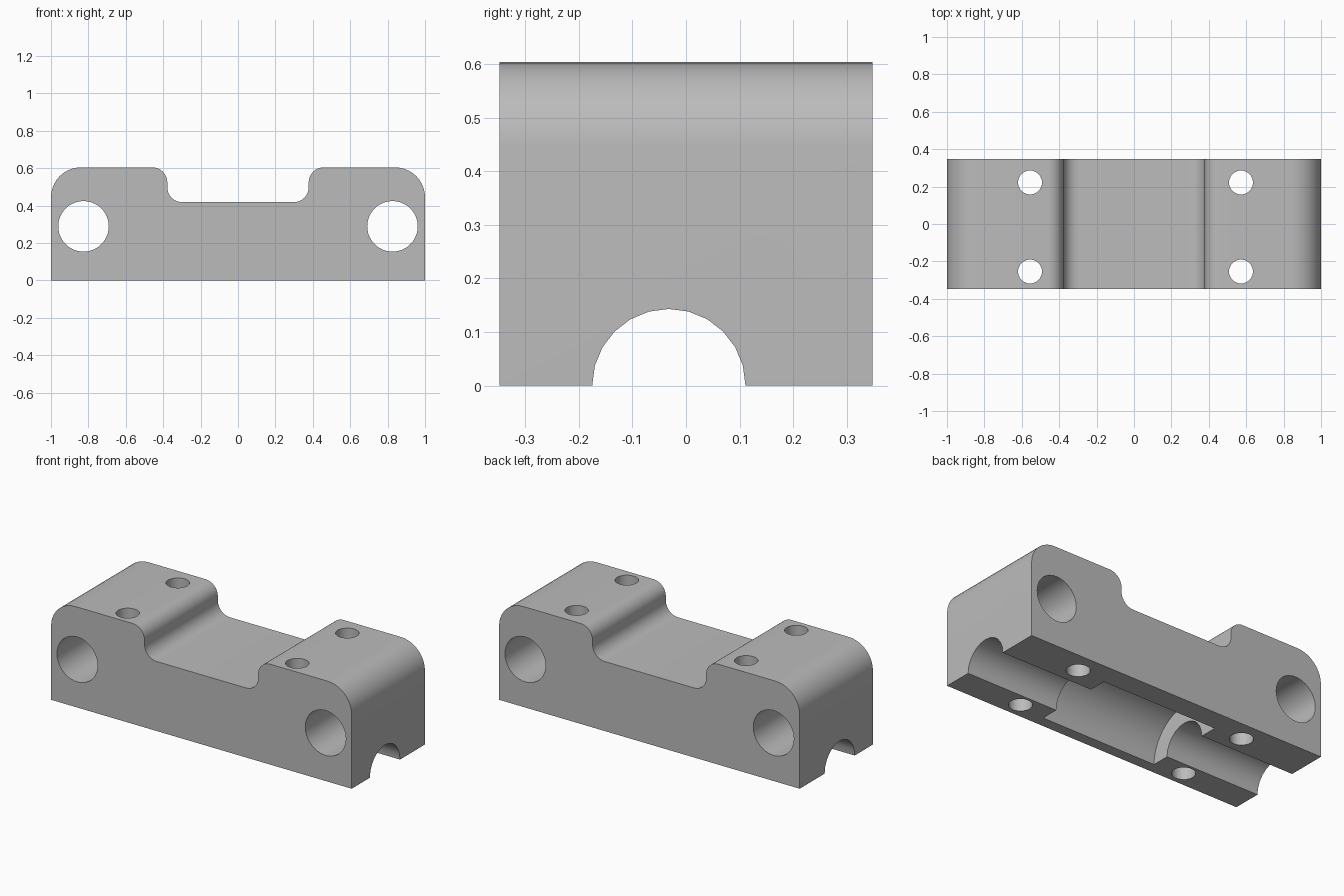
import bpy, bmesh
from math import sin, cos, pi, radians
from mathutils import Matrix, Vector

default = bpy.data.objects.get("Cube")
if default:
    bpy.data.objects.remove(default, do_unlink=True)

HALF_DEPTH, TOP, NOTCH = 0.348, 0.604, 0.418

grey = bpy.data.materials.new("plain grey")
grey.use_nodes = True
colour = (0.5, 0.5, 0.5, 1)
grey.diffuse_color = colour
grey.node_tree.nodes["Principled BSDF"].inputs["Base Color"].default_value = colour


def finish(name, bm):
    mesh = bpy.data.meshes.new(name)
    bmesh.ops.recalc_face_normals(bm, faces=bm.faces[:])
    bm.to_mesh(mesh)
    bm.free()
    mesh.materials.append(grey)
    obj = bpy.data.objects.new(name, mesh)
    bpy.context.collection.objects.link(obj)
    return obj


def arc(x, z, r, start, end, steps=10):
    angles = [radians(start + (end - start) * i / steps) for i in range(steps + 1)]
    return [(x + r * cos(a), z + r * sin(a)) for a in angles]


def cylinder(name, centre, axis, radius, length, sides):
    bm = bmesh.new()
    turn = Vector((0, 0, 1)).rotation_difference(Vector(axis)).to_matrix().to_4x4()
    bmesh.ops.create_cone(bm, cap_ends=True, segments=sides, radius1=radius,
                          radius2=radius, depth=length,
                          matrix=Matrix.Translation(centre) @ turn)
    obj = finish(name, bm)
    obj.hide_render = True
    return obj


# Block: side profile with rounded shoulders and a filleted saddle, extruded in depth
fillet, shoulder, saddle = 0.08, 0.16, 0.378
right_half = (arc(saddle - fillet, NOTCH + fillet, fillet, -90, 0)
              + arc(saddle + fillet, TOP - fillet, fillet, 180, 90)
              + arc(1 - shoulder, TOP - shoulder, shoulder, 90, 0)
              + [(1, 0)])
profile = right_half + [(-x, z) for x, z in reversed(right_half)]
bm = bmesh.new()
face = bm.faces.new([bm.verts.new((x, -HALF_DEPTH, z)) for x, z in profile])
new = bmesh.ops.extrude_face_region(bm, geom=[face])["geom"]
bmesh.ops.translate(bm, vec=(0, 2 * HALF_DEPTH, 0),
                    verts=[v for v in new if isinstance(v, bmesh.types.BMVert)])
block = finish("clamp_block", bm)

# Underside channel and its wider central pocket
cutters = [cylinder("channel_cutter", (0, -0.032, 0), (1, 0, 0), 0.143, 3, 24),
           cylinder("pocket_cutter", (0.008, -0.032, 0), (1, 0, 0), 0.25, 0.766, 48)]

# Large cross holes and four vertical screw holes
for side in (-1, 1):
    cutters.append(cylinder("cross_hole_cutter", (side * 0.826, 0, 0.289),
                            (0, 1, 0), 0.135, 2, 48))
    for y in (-0.254, 0.222):
        cutters.append(cylinder("screw_hole_cutter", (0.008 + side * 0.564, y, 0.3),
                                (0, 0, 1), 0.064, 2, 32))

# Cut everything out and drop the cutters
bpy.context.view_layer.objects.active = block
for cutter in cutters:
    mod = block.modifiers.new("cut", "BOOLEAN")
    mod.operation, mod.solver, mod.object = "DIFFERENCE", "EXACT", cutter
    bpy.ops.object.modifier_apply(modifier=mod.name)
    bpy.data.objects.remove(cutter, do_unlink=True)

bpy.ops.object.select_all(action="DESELECT")
block.select_set(True)
bpy.ops.object.shade_smooth_by_angle(angle=radians(30))
